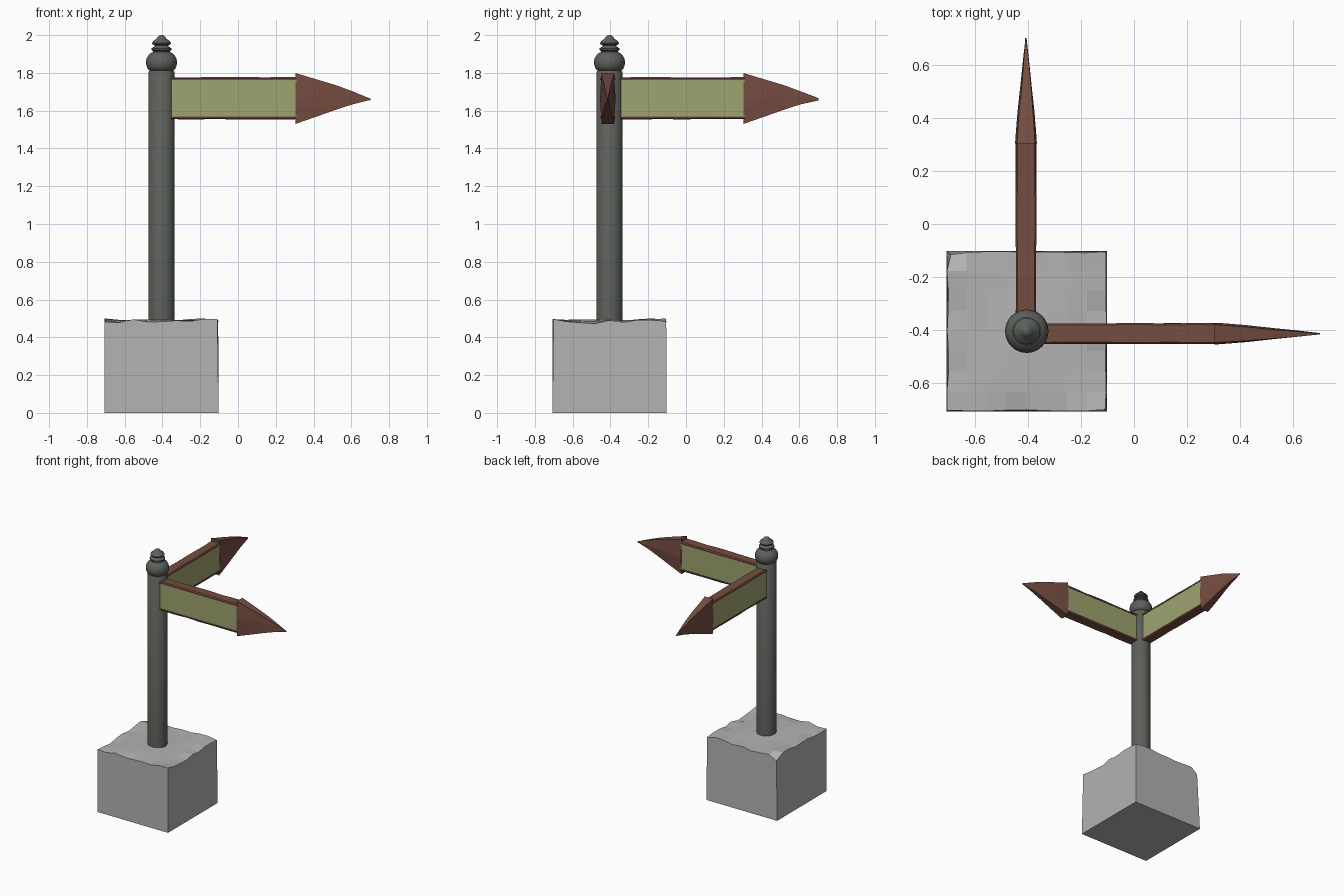
import bpy, bmesh, math, random
from mathutils import Vector, Matrix

if "Cube" in bpy.data.objects:
    bpy.data.objects.remove(bpy.data.objects["Cube"])

random.seed(4)
CX, CY = -0.405, -0.405


def material(name, rgb):
    m = bpy.data.materials.new(name)
    m.diffuse_color = (*rgb, 1)
    m.use_nodes = True
    m.node_tree.nodes["Principled BSDF"].inputs["Base Color"].default_value = m.diffuse_color
    return m


STONE = material("light grey stone", (0.45, 0.45, 0.45))
IRON = material("dark grey iron", (0.108, 0.118, 0.102))
WOOD = material("red brown wood", (0.178, 0.075, 0.052))
GREEN = material("pale green panel", (0.345, 0.37, 0.16))


def finish(bm, name, mat, smooth=False, matrix=None):
    if matrix:
        bm.transform(matrix)
    bmesh.ops.recalc_face_normals(bm, faces=bm.faces)
    me = bpy.data.meshes.new(name)
    bm.to_mesh(me)
    bm.free()
    me.materials.append(mat)
    ob = bpy.data.objects.new(name, me)
    bpy.context.collection.objects.link(ob)
    if smooth:
        bpy.ops.object.select_all(action='DESELECT')
        ob.select_set(True)
        bpy.context.view_layer.objects.active = ob
        bpy.ops.object.shade_smooth_by_angle(angle=math.radians(35))
    return ob


def loft(rings, name, mat, smooth=False, matrix=None):
    """Skin a list of equal-length point rings and cap both ends."""
    bm = bmesh.new()
    vs = [[bm.verts.new(p) for p in r] for r in rings]
    n = len(rings[0])
    for a, b in zip(vs, vs[1:]):
        for i in range(n):
            j = (i + 1) % n
            bm.faces.new((a[i], a[j], b[j], b[i]))
    bm.faces.new(vs[0])
    bm.faces.new(vs[-1])
    return finish(bm, name, mat, smooth, matrix)


def lathe(profile, name, mat, sides=32):
    rings = [[(CX + r * math.cos(2 * math.pi * i / sides),
               CY + r * math.sin(2 * math.pi * i / sides), z)
              for i in range(sides)] for r, z in profile]
    return loft(rings, name, mat, True)


# Stone block with a worn, uneven top and chipped rim
bm = bmesh.new()
bmesh.ops.create_cube(bm, size=1)
bmesh.ops.transform(bm, verts=bm.verts, matrix=Matrix.Translation((CX, CY, 0.245))
                    @ Matrix.Diagonal((0.605, 0.605, 0.49, 1)))
top = [e for e in bm.edges if all(v.co.z > 0.4 for v in e.verts)]
bmesh.ops.subdivide_edges(bm, edges=top, cuts=7, use_grid_fill=True)
for v in bm.verts:
    if v.co.z > 0.4:
        x, y = v.co.x - CX, v.co.y - CY
        edge = max(abs(x), abs(y)) > 0.29
        v.co.z += 0.006 * math.sin(11 * x + 2) * math.cos(9 * y + 1)
        if edge:
            v.co.z += random.uniform(-0.014, 0.007)
            v.co.x -= math.copysign(random.uniform(0, 0.008), x) if abs(x) > 0.29 else 0
            v.co.y -= math.copysign(random.uniform(0, 0.008), y) if abs(y) > 0.29 else 0
        if x < -0.25 and y > 0.25:          # broken back left corner
            v.co += Vector((0.015, -0.01, -0.03))
finish(bm, "stone_base", STONE)

# Pole and finial
lathe([(0.069, 0.40), (0.069, 1.805), (0.062, 1.815), (0.062, 1.83)], "pole", IRON)
lathe([(0.060, 1.812), (0.072, 1.820), (0.080, 1.838), (0.082, 1.858), (0.079, 1.876),
       (0.070, 1.892), (0.056, 1.905), (0.046, 1.911), (0.046, 1.917), (0.054, 1.922),
       (0.054, 1.930), (0.040, 1.938), (0.036, 1.945), (0.048, 1.952), (0.050, 1.959),
       (0.043, 1.970), (0.026, 1.980), (0.022, 1.987), (0.014, 1.996), (0.003, 2.0)],
      "finial", IRON)


def sign_arm(name, matrix):
    """Arm running along local x; x=0 is the pole axis."""
    # Painted board
    rings = [[(x, sy * 0.036, z) for sy, z in ((-1, 1.562), (1, 1.562), (1, 1.770), (-1, 1.770))]
             for x in (0.03, 0.715)]
    loft(rings, name + "_panel", GREEN, matrix=matrix)
    # Rough bevelled rails above and below
    for part, inner, outer in (("top_rail", 1.762, 1.777), ("bottom_rail", 1.570, 1.555)):
        rings = []
        for i in range(9):
            x = 0.03 + 0.685 * i / 8
            w = 0.039 + random.uniform(-0.0012, 0.0012)
            o = outer + random.uniform(-0.002, 0.002)
            m = outer + (inner - outer) * 0.45
            rings.append([(x, -w, inner), (x, w, inner), (x, w, m), (x, w - 0.006, o),
                          (x, -w + 0.006, o), (x, -w, m)])
        loft(rings, name + "_" + part, WOOD, matrix=matrix)
    # Hand-carved arrowhead: x, half thickness, bottom, top
    sections = [(0.709, 0.041, 1.530, 1.800), (0.730, 0.040, 1.537, 1.793),
                (0.830, 0.032, 1.572, 1.763), (0.930, 0.021, 1.607, 1.733),
                (1.010, 0.013, 1.633, 1.703), (1.107, 0.002, 1.657, 1.663)]
    rings = []
    for x, w, lo, hi in sections:
        c = (lo + hi) / 2
        k = 0.82
        j = random.uniform(-0.002, 0.002) if w < 0.04 else 0
        rings.append([(x, -w * k + j, lo), (x, w * k + j, lo), (x, w, c + j * 4),
                      (x, w * k + j, hi), (x, -w * k + j, hi), (x, -w, c - j * 4)])
    loft(rings, name + "_arrowhead", WOOD, matrix=matrix)


sign_arm("right_arm", Matrix.Translation((CX, -0.414, 0)))
sign_arm("back_arm", Matrix.Translation((-0.408, CY, 0)) @ Matrix.Rotation(math.pi / 2, 4, 'Z'))
